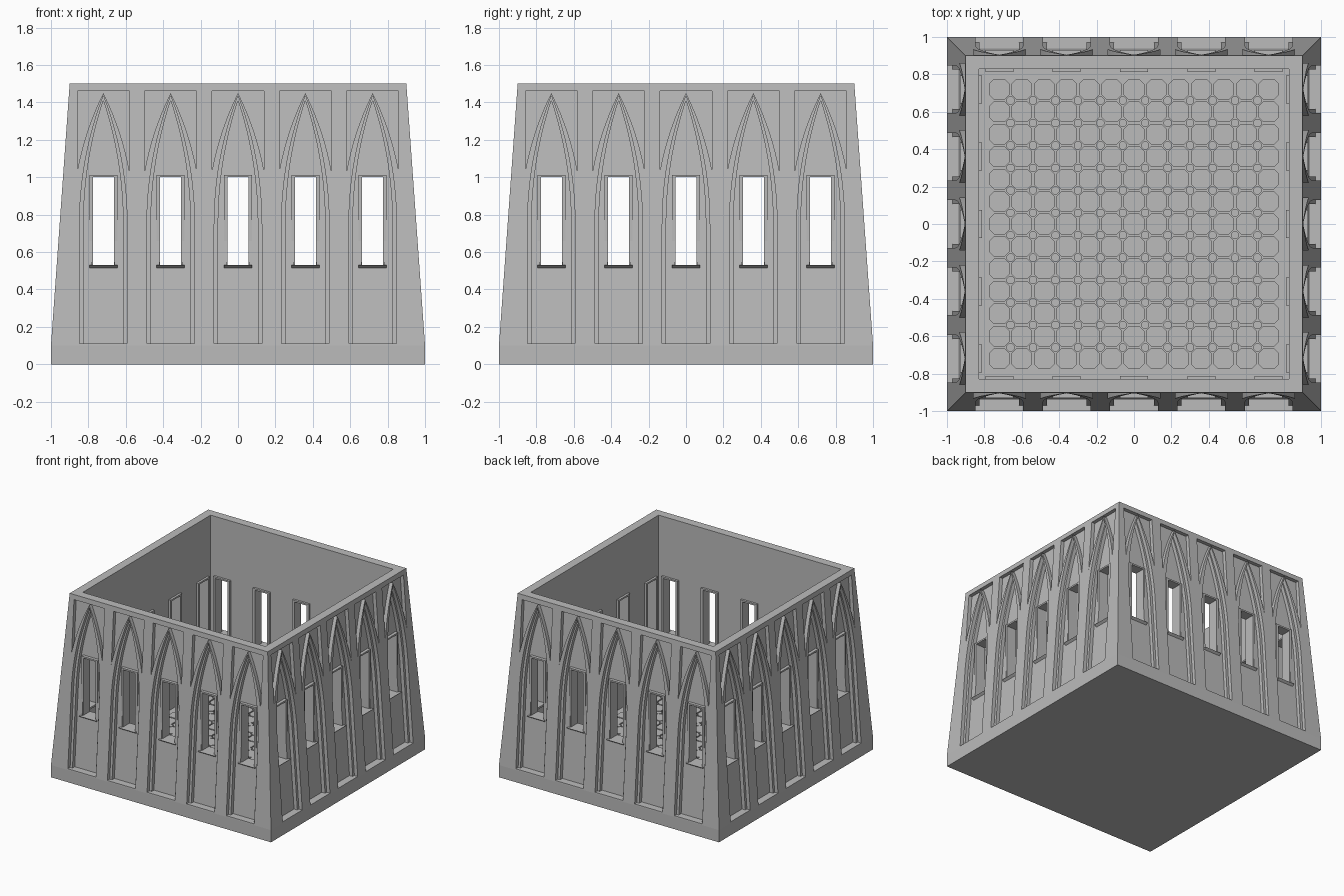
import bpy, bmesh
from math import pi, sqrt, cos, sin
from mathutils import Matrix, Vector

cube = bpy.data.objects.get("Cube")
if cube:
    bpy.data.objects.remove(cube, do_unlink=True)

stone = bpy.data.materials.new("grey_stone")
stone.use_nodes = True
colour = (0.5, 0.5, 0.5, 1)
stone.diffuse_color = colour
stone.node_tree.nodes["Principled BSDF"].inputs["Base Color"].default_value = colour

BAYS = [i * 0.36 for i in range(-2, 3)]
SPRING, FOOT, INNER, FLOOR = 0.75, 0.11, 0.83, 0.1


def wall_y(z):
    """Distance of the leaning outer face from the centre at height z."""
    return 1 - (z - 0.1) / 14


def finish(bm, name):
    bmesh.ops.recalc_face_normals(bm, faces=bm.faces)
    mesh = bpy.data.meshes.new(name)
    bm.to_mesh(mesh)
    bm.free()
    mesh.materials.append(stone)
    obj = bpy.data.objects.new(name, mesh)
    bpy.context.collection.objects.link(obj)
    return obj


def prism(bm, front, back):
    """Solid between two matching outlines."""
    a = [bm.verts.new(p) for p in front]
    b = [bm.verts.new(p) for p in back]
    bm.faces.new(a)
    bm.faces.new(b[::-1])
    n = len(a)
    for i in range(n):
        bm.faces.new((a[i], b[i], b[(i + 1) % n], a[(i + 1) % n]))


def box(bm, x0, x1, y0, y1, z0, z1):
    prism(bm, [(x0, y0, z0), (x1, y0, z0), (x1, y0, z1), (x0, y0, z1)],
          [(x0, y1, z0), (x1, y1, z0), (x1, y1, z1), (x0, y1, z1)])


def every_bay(name, build):
    """Repeat one bay along a side, then round the four sides."""
    bm = bmesh.new()
    for x in BAYS:
        before = set(bm.verts)
        build(bm)
        bmesh.ops.translate(bm, verts=[v for v in bm.verts if v not in before], vec=(x, 0, 0))
    side = bm.verts[:] + bm.edges[:] + bm.faces[:]
    for k in range(1, 4):
        copy = bmesh.ops.duplicate(bm, geom=side)["geom"]
        bmesh.ops.rotate(bm, verts=[g for g in copy if isinstance(g, bmesh.types.BMVert)],
                         matrix=Matrix.Rotation(k * pi / 2, 3, "Z"))
    return finish(bm, name)


def arc(width, apex, start=SPRING, steps=12):
    """Right half of a pointed arch, from start up to the apex."""
    rise = apex - SPRING
    r = (rise * rise + width * width) / (2 * width)
    zs = [start + (apex - start) * i / steps for i in range(steps + 1)]
    return [(max(0, width - r + sqrt(r * r - (z - SPRING) ** 2)), z) for z in zs]


def mirrored(half):
    return half + [(-x, z) for x, z in reversed(half[:-1])]


def recess(bm, outline, depth):
    """Cutter whose back runs parallel to the leaning wall."""
    prism(bm, [(x, -1.2, z) for x, z in outline],
          [(x, depth - wall_y(z), z) for x, z in outline])


def niche(bm, width, apex, depth):
    recess(bm, mirrored([(width, FOOT)] + arc(width, apex)), depth)


def spandrel(bm):
    half = arc(0.165, 1.45, 1.035)
    edge = half[0][0]
    recess(bm, mirrored(half) + [(-edge, 1.46), (edge, 1.46)], 0.03)


def outer_cut(bm):
    niche(bm, 0.127, 1.435, 0.03)
    spandrel(bm)


def panel_cut(bm):
    niche(bm, 0.106, 1.41, 0.06)


def opening_cut(bm):
    box(bm, -0.06, 0.06, -1.2, -0.7, 0.525, 1.003)


# Leaning walls, floor and base in one shell
bm = bmesh.new()
rings = []
for r, z in [(1, 0), (1, 0.1), (0.9, 1.5), (INNER, 1.5), (INNER, FLOOR)]:
    rings.append([bm.verts.new((sx * r, sy * r, z))
                  for sx, sy in ((-1, -1), (1, -1), (1, 1), (-1, 1))])
for a, b in zip(rings, rings[1:]):
    for i in range(4):
        j = (i + 1) % 4
        bm.faces.new((a[i], a[j], b[j], b[i]))
bm.faces.new(rings[0][::-1])
bm.faces.new(rings[-1])
walls = finish(bm, "walls")

# Stepped arch niches, spandrels and window openings
cutters = [every_bay("outer_niche_cutter", outer_cut),
           every_bay("panel_cutter", panel_cut),
           every_bay("opening_cutter", opening_cut)]
for cutter in cutters:
    cutter.hide_render = True
    mod = walls.modifiers.new(cutter.name, "BOOLEAN")
    mod.operation = "DIFFERENCE"
    mod.solver = "EXACT"
    mod.object = cutter
bpy.context.view_layer.update()
graph = bpy.context.evaluated_depsgraph_get()
carved = bpy.data.meshes.new_from_object(walls.evaluated_get(graph))
walls.modifiers.clear()
walls.data = carved
for cutter in cutters:
    bpy.data.objects.remove(cutter, do_unlink=True)


# Window frames showing outside and inside
def frame(bm):
    y0, y1 = -0.9, -0.812
    for s in (-1, 1):
        x0, x1 = sorted((s * 0.056, s * 0.075))
        box(bm, x0, x1, y0, y1, 0.52, 1.0)
    box(bm, -0.075, 0.075, y0, y1, 1.0, 1.013)
    box(bm, -0.075, 0.075, y0, y1, 0.515, 0.53)


every_bay("window_frames", frame)


# Sills with a sloping underside
def sill(bm):
    profile = [(-0.93, 0.53), (-0.905, 0.512), (-0.85, 0.512), (-0.85, 0.53)]
    prism(bm, [(-0.075, y, z) for y, z in profile], [(0.075, y, z) for y, z in profile])


every_bay("window_sills", sill)

# Floor of chamfered tiles with small studs at the crossings
COUNT, PITCH = 13, 0.12


def grid(n):
    return [(i - (n - 1) / 2) * PITCH for i in range(n)]


def slab(bm, x, y, outline, height):
    prism(bm, [(x + u, y + v, FLOOR - 0.01) for u, v in outline],
          [(x + u, y + v, FLOOR + height) for u, v in outline])


h, c = 0.055, 0.029
tile = [(h, c), (c, h), (-c, h), (-h, c), (-h, -c), (-c, -h), (c, -h), (h, -c)]
stud = [(0.023 * cos(k * pi / 4 + pi / 8), 0.023 * sin(k * pi / 4 + pi / 8)) for k in range(8)]
bm = bmesh.new()
for x in grid(COUNT):
    for y in grid(COUNT):
        slab(bm, x, y, tile, 0.012)
finish(bm, "floor_tiles")
bm = bmesh.new()
for x in grid(COUNT - 1):
    for y in grid(COUNT - 1):
        slab(bm, x, y, stud, 0.012)
finish(bm, "floor_studs")
